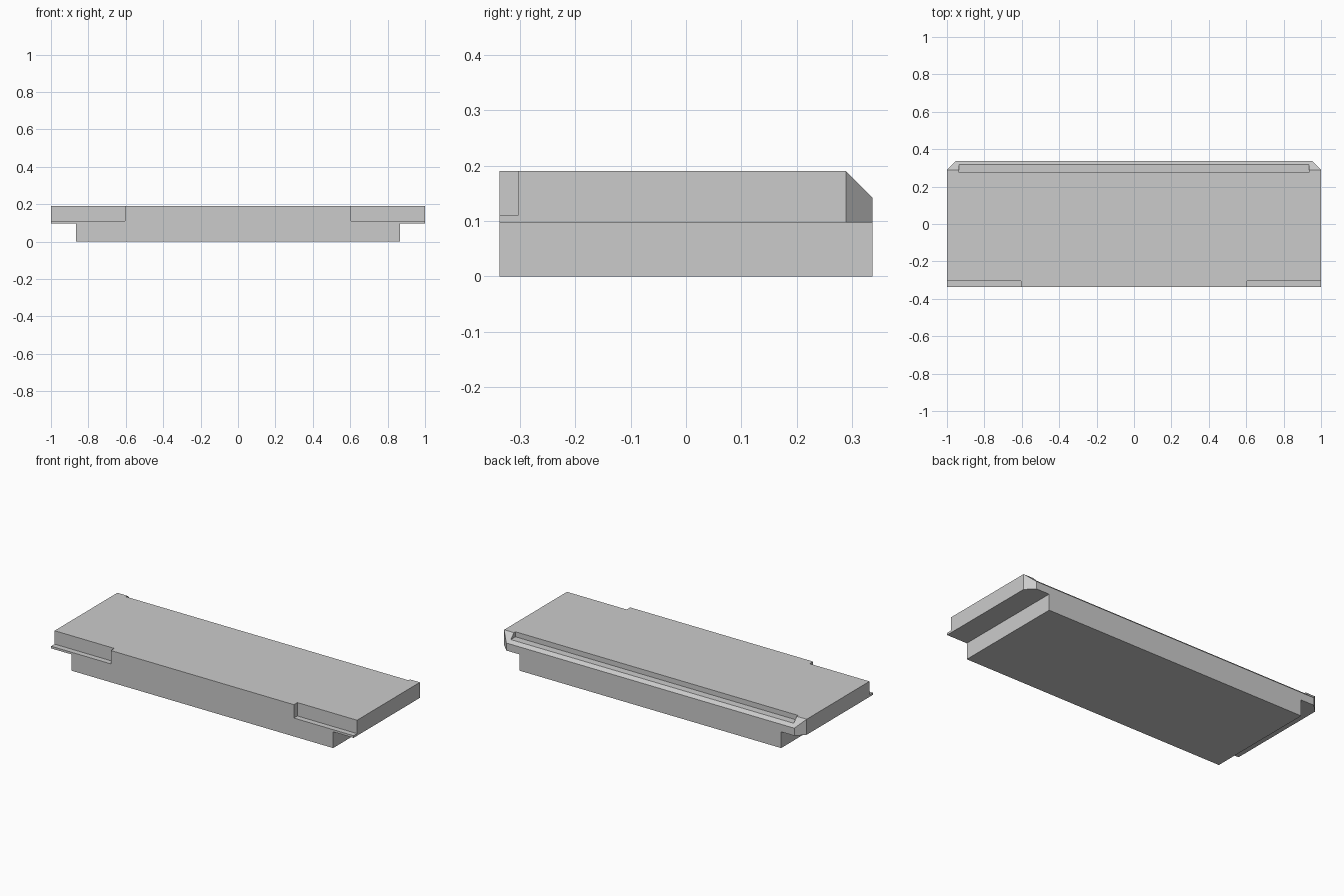
import bpy, bmesh

cube = bpy.data.objects.get("Cube")
if cube:
    bpy.data.objects.remove(cube, do_unlink=True)

HALF_DEPTH, TOP, WING = 0.337, 0.19, 0.097

grey = bpy.data.materials.new("plain grey")
grey.use_nodes = True
colour = (0.6, 0.6, 0.6, 1)
grey.diffuse_color = colour
grey.node_tree.nodes["Principled BSDF"].inputs["Base Color"].default_value = colour


def add_object(name, bm):
    bmesh.ops.recalc_face_normals(bm, faces=bm.faces)
    mesh = bpy.data.meshes.new(name)
    bm.to_mesh(mesh)
    bm.free()
    mesh.materials.append(grey)
    obj = bpy.data.objects.new(name, mesh)
    bpy.context.collection.objects.link(obj)
    return obj


def add_cutter(name, low, high):
    bm = bmesh.new()
    bmesh.ops.create_cube(bm, size=1)
    for v in bm.verts:
        v.co = [h if c > 0 else l for c, l, h in zip(v.co, low, high)]
    obj = add_object(name, bm)
    obj.hide_render = True
    return obj


# Slab: T-shaped cross-section drawn at the front and extruded to the back
half = [(0.865, 0), (0.865, WING), (1, WING), (1, TOP)]
section = half + [(-x, z) for x, z in reversed(half)]
bm = bmesh.new()
face = bm.faces.new([bm.verts.new((x, -HALF_DEPTH, z)) for x, z in section])
extruded = bmesh.ops.extrude_face_region(bm, geom=[face], use_keep_orig=True)
moved = [g for g in extruded["geom"] if isinstance(g, bmesh.types.BMVert)]
bmesh.ops.translate(bm, verts=moved, vec=(0, 2 * HALF_DEPTH, 0))

# Chamfered rear corners of the wings
corners = [e for e in bm.edges
           if all(abs(v.co.x) > 0.99 and v.co.y > 0 for v in e.verts)]
bmesh.ops.bevel(bm, geom=corners, offset=0.048, offset_type='OFFSET',
                segments=1, affect='EDGES')
# Exact corner setback, independent of how the bevel measures its width
for v in bm.verts:
    if v.co.y > 0 and abs(v.co.x) > 0.9:
        if v.co.y < HALF_DEPTH - 0.01:
            v.co.y = HALF_DEPTH - 0.048
        else:
            v.co.x = 0.952 if v.co.x > 0 else -0.952
slab = add_object("slab", bm)

# Rear rebate and the two front corner recesses
cutters = [add_cutter("rear_rebate_cutter", (-0.935, 0.275, 0.16), (0.935, 0.4, 0.25))]
for side, low, high in (("left", 0.605, 1.1), ("right", -1.1, -0.605)):
    cutters.append(add_cutter(side + "_front_recess_cutter",
                              (low, -0.4, 0.11), (high, -0.304, 0.25)))

for cutter in cutters:
    mod = slab.modifiers.new(cutter.name, 'BOOLEAN')
    mod.operation = 'DIFFERENCE'
    mod.solver = 'EXACT'
    mod.object = cutter

# Bake the cuts and drop the cutters
bpy.context.view_layer.objects.active = slab
slab.select_set(True)
for mod in list(slab.modifiers):
    bpy.ops.object.modifier_apply(modifier=mod.name)
for cutter in cutters:
    bpy.data.objects.remove(cutter, do_unlink=True)
